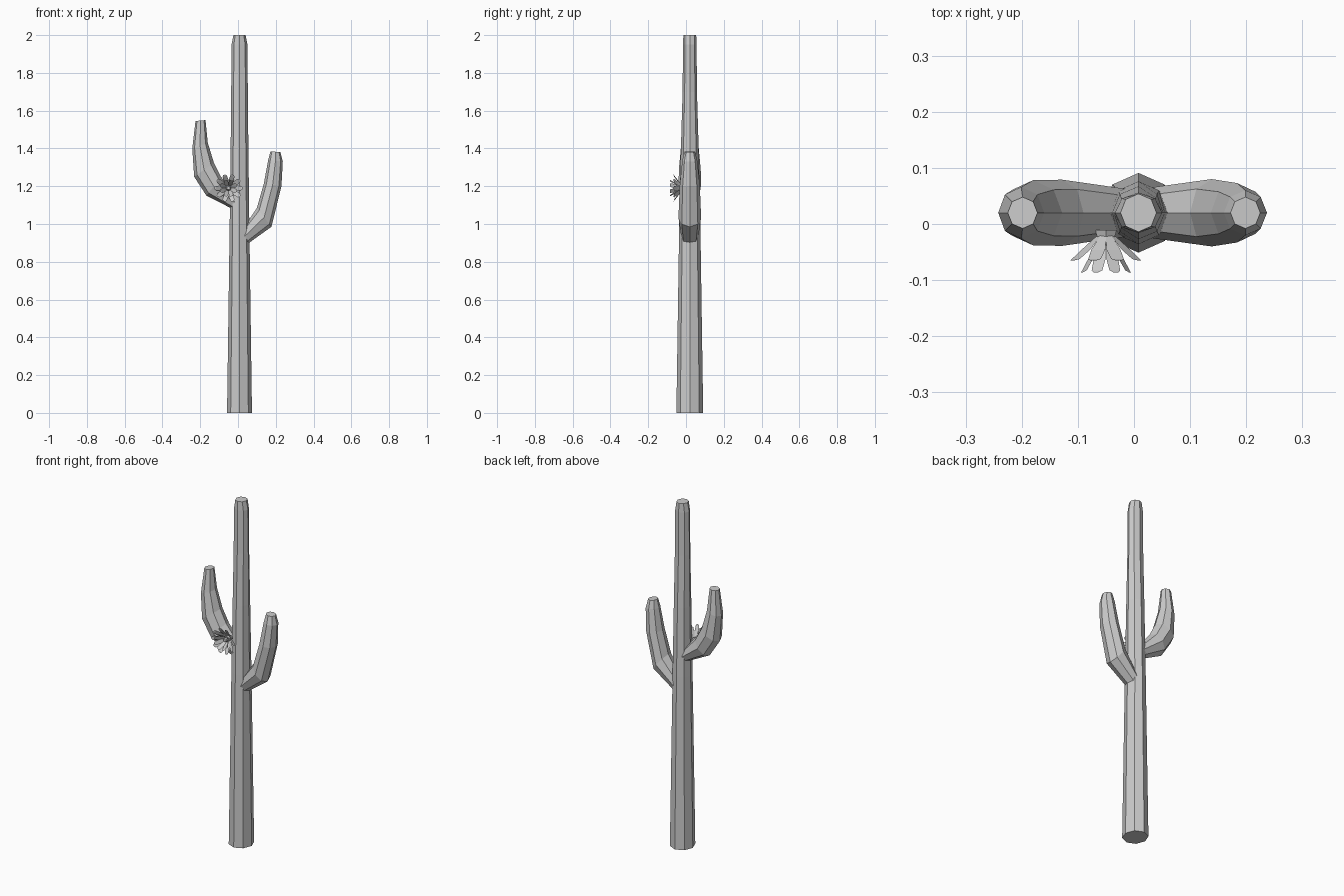
import bpy, bmesh, math
from mathutils import Vector, Matrix

if "Cube" in bpy.data.objects:
    bpy.data.objects.remove(bpy.data.objects["Cube"])

CY = 0.02   # depth of the stem's axis
SIDES = 8


def finish(name, bm):
    bmesh.ops.recalc_face_normals(bm, faces=bm.faces)
    me = bpy.data.meshes.new(name)
    bm.to_mesh(me)
    bm.free()
    ob = bpy.data.objects.new(name, me)
    bpy.context.collection.objects.link(ob)
    return ob


def limb(name, rings):
    """Loft octagons; each ring = (outer x, outer z, inner x, inner z, y radius)."""
    bm = bmesh.new()
    loops = []
    for ox, oz, ix, iz, ry in rings:
        o, i = Vector((ox, CY, oz)), Vector((ix, CY, iz))
        mid, half = (o + i) / 2, (o - i) / 2
        loop = []
        for k in range(SIDES):
            a = 2 * math.pi * k / SIDES
            loop.append(bm.verts.new(mid + half * math.cos(a) + Vector((0, ry * math.sin(a), 0))))
        loops.append(loop)
    for a, b in zip(loops, loops[1:]):
        for k in range(SIDES):
            n = (k + 1) % SIDES
            bm.faces.new((a[k], a[n], b[n], b[k]))
    bm.faces.new(loops[0])
    bm.faces.new(loops[-1])
    return finish(name, bm)


# Trunk
trunk = [(0, .066, .071), (1.0, .052, .056), (1.4, .047, .047),
         (1.7, .044, .038), (1.95, .042, .036), (2.0, .032, .034)]
limb("trunk", [(.008 - rx, z, .008 + rx, z, ry) for z, rx, ry in trunk])

# Arms
limb("left_arm", [(-.01, 1.07, -.01, 1.15, .042), (-.167, 1.15, -.09, 1.25, .059),
                  (-.232, 1.25, -.128, 1.325, .058), (-.242, 1.40, -.16, 1.43, .046),
                  (-.225, 1.545, -.172, 1.55, .028)])
limb("right_arm", [(.03, .88, .03, .98, .045), (.177, .985, .10, 1.085, .060),
                   (.23, 1.20, .137, 1.215, .053), (.237, 1.33, .16, 1.34, .040),
                   (.225, 1.38, .172, 1.385, .028)])

# Flower: rings of flat petals around its own axis, opening towards the front
FLOWER = Matrix.Translation((-.05, -.015, 1.19)) @ Matrix.Rotation(math.pi / 2, 4, 'X')


def petal_ring(name, count, reach, rise, width, turn):
    bm = bmesh.new()
    shape = [(.12, 0, .15), (.60, .62, .5), (.9, .95, .45), (1, 1, .22)]
    for k in range(count):
        spin = Matrix.Rotation(2 * math.pi * (k + turn) / count, 4, 'Z')
        pairs = [[bm.verts.new(FLOWER @ spin @ Vector((r * reach, s * w * width, h * rise)))
                  for s in (-1, 1)] for r, h, w in shape]
        for a, b in zip(pairs, pairs[1:]):
            bm.faces.new((a[0], a[1], b[1], b[0]))
    return finish(name, bm)


petal_ring("outer_petals", 10, .074, .050, .026, 0)
petal_ring("inner_petals", 8, .046, .071, .023, .5)

# Flower centre
bm = bmesh.new()
bmesh.ops.create_cone(bm, cap_ends=True, segments=6, radius1=.022, radius2=.009, depth=.04,
                      matrix=FLOWER @ Matrix.Translation((0, 0, .016)))
finish("flower_centre", bm)
